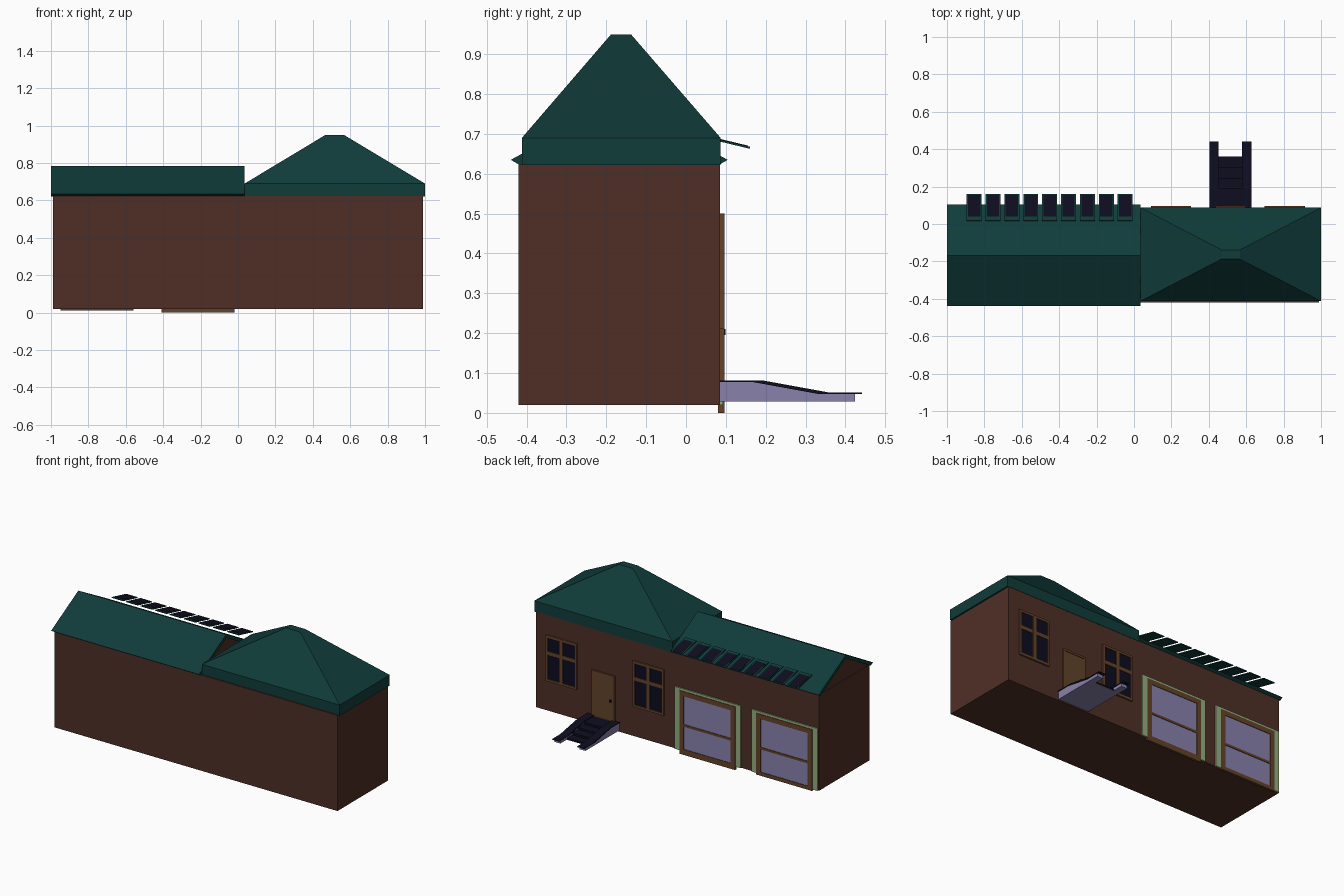
import bpy, bmesh, math
from mathutils import Matrix, Vector

if "Cube" in bpy.data.objects:
    bpy.data.objects.remove(bpy.data.objects["Cube"])


def mat(name, r, g, b):
    m = bpy.data.materials.new(name)
    m.diffuse_color = (r, g, b, 1)
    m.use_nodes = True
    m.node_tree.nodes["Principled BSDF"].inputs["Base Color"].default_value = m.diffuse_color
    return m


BRICK = mat("brick brown", 0.078, 0.028, 0.019)
ROOF = mat("dark teal roof", 0.005, 0.045, 0.042)
NAVY = mat("dark navy", 0.004, 0.004, 0.014)
LILAC = mat("pale lilac", 0.25, 0.22, 0.41)
GREEN = mat("sage green", 0.29, 0.43, 0.21)
WOOD = mat("wood trim", 0.13, 0.055, 0.022)
DOOR = mat("door brown", 0.12, 0.058, 0.024)


def finish(name, bm, *mats):
    bmesh.ops.recalc_face_normals(bm, faces=bm.faces)
    me = bpy.data.meshes.new(name)
    bm.to_mesh(me)
    bm.free()
    for m in mats:
        me.materials.append(m)
    ob = bpy.data.objects.new(name, me)
    bpy.context.collection.objects.link(ob)
    return ob


def add_box(bm, x0, x1, y0, y1, z0, z1):
    size = Vector((x1 - x0, y1 - y0, z1 - z0))
    mid = Vector((x0 + x1, y0 + y1, z0 + z1)) / 2
    bmesh.ops.create_cube(bm, size=1, matrix=Matrix.Translation(mid) @ Matrix.Diagonal((*size, 1)))


def boxes(name, m, *dims):
    bm = bmesh.new()
    for d in dims:
        add_box(bm, *d)
    return finish(name, bm, m)


def extrude_x(name, m, profile, x0, x1):
    """Extrude a (y, z) outline from x0 to x1."""
    bm = bmesh.new()
    f = bm.faces.new([bm.verts.new((x0, y, z)) for y, z in profile])
    r = bmesh.ops.extrude_face_region(bm, geom=[f])
    vs = [g for g in r["geom"] if isinstance(g, bmesh.types.BMVert)]
    bmesh.ops.translate(bm, verts=vs, vec=(x1 - x0, 0, 0))
    return finish(name, bm, m)


WALL = 0.085   # y of the wall carrying the doors

# Main building
boxes("building_walls", BRICK, (-0.99, 0.99, -0.42, WALL, 0.02, 0.625))

# Gable roof over the garage and the wall filling it
C = -0.1675
extrude_x("gable_roof", ROOF, [(C, 0.785), (C + 0.272, 0.635), (C + 0.25, 0.622),
                               (C, 0.763), (C - 0.25, 0.622), (C - 0.272, 0.635)], -1.0, 0.035)
extrude_x("gable_wall", BRICK, [(C - 0.25, 0.62), (C + 0.25, 0.62), (C, 0.764)], -0.988, 0.015)

# Hip roof with upright fascia and small flat top
bm = bmesh.new()
rings = []
for x0, x1, y0, y1, z in [(0.035, 1.0, -0.412, 0.087, 0.622), (0.035, 1.0, -0.412, 0.087, 0.69),
                          (0.467, 0.567, -0.188, -0.138, 0.95)]:
    rings.append([bm.verts.new((x, y, z)) for x, y in ((x0, y0), (x1, y0), (x1, y1), (x0, y1))])
bm.faces.new(rings[0])
bm.faces.new(rings[-1])
for a, b in zip(rings, rings[1:]):
    for i in range(4):
        j = (i + 1) % 4
        bm.faces.new((a[i], a[j], b[j], b[i]))
finish("hip_roof", bm, ROOF)

# Row of nine tilted solar panels
tilt = -math.atan(0.24)
for i in range(9):
    place = Matrix.Translation((-0.855 + i * 0.101, 0.089, 0.683)) @ Matrix.Rotation(tilt, 4, 'X')
    ob = boxes("panel_frame", ROOF, (-0.04, 0.04, -0.074, 0.074, -0.003, 0.002))
    ob.matrix_world = place
    ob = boxes("panel_cells", NAVY, (-0.033, 0.033, -0.052, 0.068, 0.001, 0.0035))
    ob.matrix_world = place


def frame(name, cx, w, z0, z1, sides, top, bottom, y1, extra=()):
    boxes(name, WOOD,
          (cx - w, cx - w + sides, WALL - 0.005, y1, z0, z1),
          (cx + w - sides, cx + w, WALL - 0.005, y1, z0, z1),
          (cx - w + sides, cx + w - sides, WALL - 0.005, y1, z1 - top, z1),
          (cx - w + sides, cx + w - sides, WALL - 0.005, y1, z0, z0 + bottom), *extra)


# Garage doors: green surround, wood frame, two pale sections
for cx, z0 in ((-0.215, 0.0), (-0.753, 0.012)):
    boxes("garage_surround", GREEN,
          (cx - 0.23, cx - 0.19, WALL - 0.005, 0.0925, 0.02, 0.414),
          (cx + 0.19, cx + 0.23, WALL - 0.005, 0.0925, 0.02, 0.414),
          (cx - 0.19, cx + 0.19, WALL - 0.005, 0.0925, 0.39, 0.414))
    frame("garage_frame", cx, 0.195, z0, 0.4, 0.03, 0.03, 0.035 - z0, 0.096,
          [(cx - 0.165, cx + 0.165, WALL - 0.005, 0.096, 0.178, 0.192)])
    boxes("garage_door", LILAC, (cx - 0.167, cx + 0.167, WALL - 0.005, 0.0925, 0.03, 0.375))

# Windows with a vertical mullion and a transom
for cx in (0.198, 0.807):
    frame("window_frame", cx, 0.108, 0.21, 0.5, 0.012, 0.014, 0.014, 0.096,
          [(cx - 0.011, cx + 0.011, WALL - 0.005, 0.096, 0.22, 0.49),
           (cx - 0.1, cx + 0.1, WALL - 0.005, 0.0955, 0.378, 0.4)])
    boxes("window_glass", NAVY, (cx - 0.1, cx + 0.1, WALL - 0.005, 0.091, 0.22, 0.49))

# Entrance door
D = 0.515
frame("door_frame", D, 0.08, 0.07, 0.365, 0.01, 0.012, 0.005, 0.096)
boxes("door_leaf", DOOR, (D - 0.072, D + 0.072, WALL - 0.005, 0.092, 0.07, 0.358))
boxes("door_handle", NAVY, (D - 0.058, D - 0.046, 0.09, 0.099, 0.195, 0.21))

# Entrance steps: two sloping side walls with dark caps
for x0, x1 in ((0.403, 0.453), (0.578, 0.628)):
    extrude_x("step_side_wall", LILAC, [(WALL, 0.028), (0.424, 0.028), (0.424, 0.047), (0.345, 0.047),
                                        (0.185, 0.077), (WALL, 0.077)], x0 + 0.004, x1 - 0.004)
    extrude_x("step_wall_cap", NAVY, [(WALL, 0.077), (0.17, 0.077), (0.335, 0.047), (0.442, 0.047),
                                      (0.442, 0.051), (0.36, 0.051), (0.195, 0.081), (WALL, 0.081)], x0, x1)

# Treads, dark on top and pale underneath
for y0, y1, z in ((WALL, 0.19, 0.074), (0.19, 0.247, 0.062), (0.247, 0.304, 0.05), (0.304, 0.36, 0.038)):
    ob = boxes("step_tread", NAVY, (0.449, 0.582, y0, y1, 0.028, z))
    ob.data.materials.append(LILAC)
    for p in ob.data.polygons:
        p.material_index = 1 if p.normal.z < -0.5 else 0
